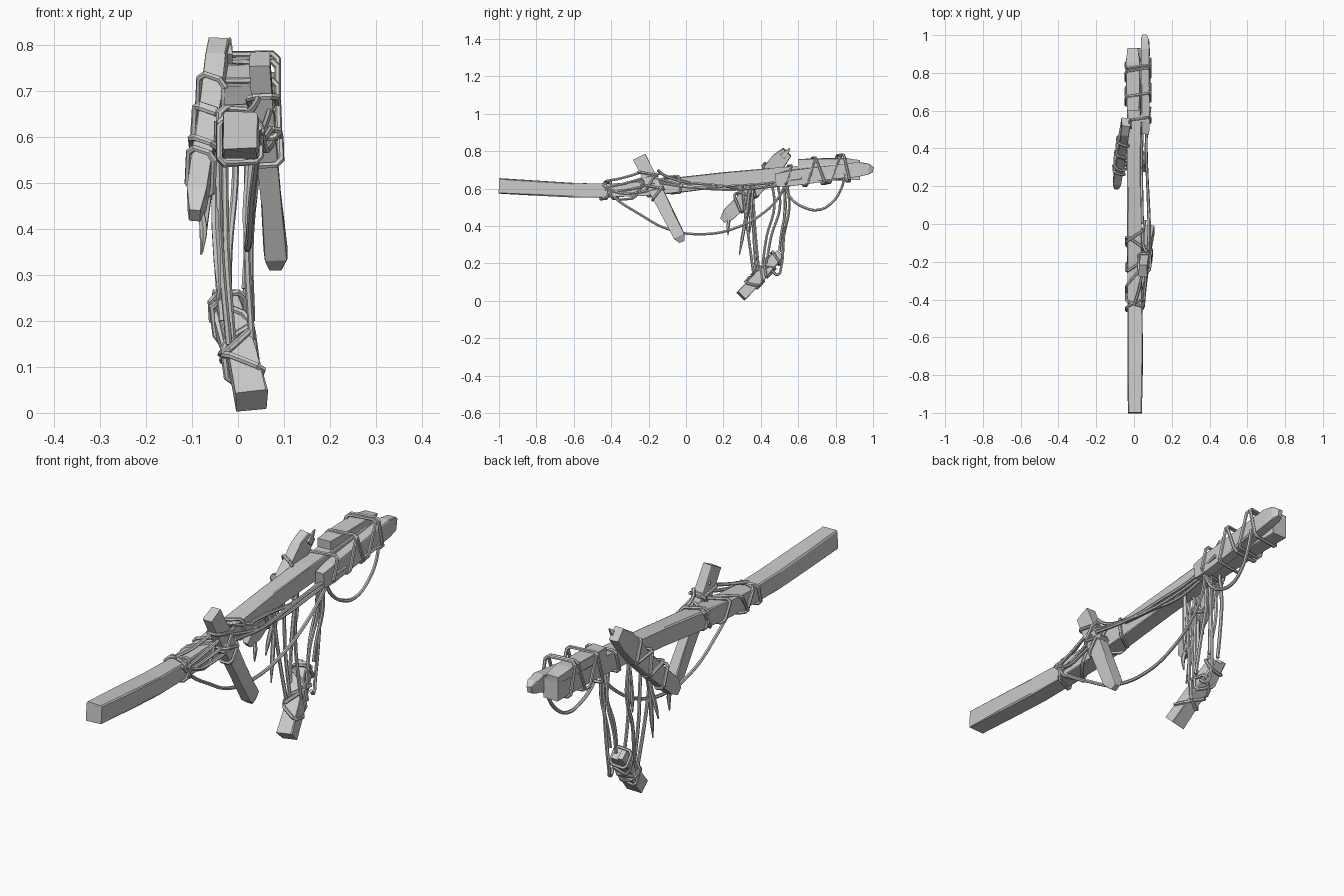
import bpy, bmesh, random
from mathutils import Vector as V
random.seed(4)


def timber(name, secs, chamfer=0.1, jitter=0.002):
    """Loft chamfered rectangles; secs = (x, y, z, width, depth)."""
    bm = bmesh.new()
    pts = [V(s[:3]) for s in secs]
    rings = []
    for i, s in enumerate(secs):
        t = (pts[min(i + 1, len(pts) - 1)] - pts[max(i - 1, 0)]).normalized()
        side = V((1, 0, 0)) - t * t.x
        side.normalize()
        up = side.cross(t)
        w, h = s[3] / 2, s[4] / 2
        c = min(w, h) * chamfer
        prof = [(w, -h + c), (w, h - c), (w - c, h), (-w + c, h),
                (-w, h - c), (-w, -h + c), (-w + c, -h), (w - c, -h)]
        j = lambda: random.uniform(-jitter, jitter)
        rings.append([bm.verts.new(pts[i] + side * (a + j()) + up * (b + j())) for a, b in prof])
    for a, b in zip(rings, rings[1:]):
        for k in range(8):
            bm.faces.new((a[k], a[(k + 1) % 8], b[(k + 1) % 8], b[k]))
    bm.faces.new(rings[0])
    bm.faces.new(rings[-1])
    bmesh.ops.recalc_face_normals(bm, faces=bm.faces)
    me = bpy.data.meshes.new(name)
    bm.to_mesh(me)
    bm.free()
    ob = bpy.data.objects.new(name, me)
    bpy.context.collection.objects.link(ob)
    return ob


def rope(name, pts, r=0.0075, closed=False, smooth=True, tail=1.0):
    """Six-sided cord through points, smoothed with a NURBS curve."""
    cu = bpy.data.curves.new(name, 'CURVE')
    cu.dimensions = '3D'
    cu.bevel_depth = r
    cu.bevel_resolution = 1
    cu.use_fill_caps = True
    sp = cu.splines.new('BEZIER' if smooth else 'POLY')
    P = sp.bezier_points if smooth else sp.points
    P.add(len(pts) - 1)
    for p, co in zip(P, pts):
        if smooth:
            p.co = co
            p.handle_left_type = p.handle_right_type = 'AUTO'
        else:
            p.co = (*co, 1)
    P[-1].radius = tail
    sp.resolution_u = 5
    sp.use_cyclic_u = closed
    ob = bpy.data.objects.new(name, cu)
    bpy.context.collection.objects.link(ob)
    bpy.ops.object.select_all(action='DESELECT')
    bpy.context.view_layer.objects.active = ob
    ob.select_set(True)
    bpy.ops.object.convert(target='MESH')
    bpy.ops.object.shade_smooth_by_angle()


def wrap(name, c, axis, w, h, skew=0.0, twist=0.0, r=0.0075):
    """Loop of cord around a rectangular timber, slanted along its axis."""
    c, t = V(c), V(axis).normalized()
    side = (V((1, 0, 0)) - t * t.x).normalized()
    up = side.cross(t)
    w, h, k = w / 2 + r * .6, h / 2 + r * .6, 0.012
    prof = [(w, -h + k), (w, h - k), (w - k, h), (-w + k, h),
            (-w, h - k), (-w, -h + k), (-w + k, -h), (w - k, -h)]
    rope(name, [c + side * a + up * b + t * (skew * b / h + twist * a / w) for a, b in prof],
         r, True, False)


# Long bent main beam
timber("main_beam", [(0.005, -1, .615, .075, .08), (0.005, -.8, .603, .08, .078), (0.005, -.6, .592, .08, .075),
                     (0.005, -.42, .59, .078, .074), (0.005, -.25, .597, .078, .078), (0.002, -.05, .618, .075, .08),
                     (0.0, .2, .648, .07, .08), (0.0, .45, .67, .072, .08), (0.0, .7, .685, .075, .085),
                     (0.0, .93, .69, .07, .09)])
# Splints lashed to the far end
timber("side_splint", [(.058, .48, .645, .04, .07), (.06, .55, .655, .045, .085), (.06, .75, .68, .045, .08),
                       (.06, .93, .705, .045, .075), (.058, .975, .705, .042, .055), (.055, 1.0, .7, .022, .03)])
timber("top_splint", [(-.005, .6, .735, .065, .045), (-.005, .68, .74, .07, .04),
                      (-.006, .85, .743, .075, .04), (-.007, .93, .738, .055, .028)])
# Hanging and crossed planks
timber("right_plank", [(.048, -.25, .77, .045, .07), (.058, -.18, .63, .045, .072), (.072, -.1, .47, .045, .068),
                       (.082, -.035, .345, .05, .062), (.082, -.022, .315, .025, .03)])
timber("left_plank", [(-.043, .54, .795, .045, .06), (-.05, .5, .755, .045, .085), (-.062, .42, .655, .045, .085),
                      (-.075, .33, .56, .045, .08), (-.09, .23, .465, .042, .07), (-.094, .195, .43, .022, .035)])
timber("left_plank_splinter", [(-.022, .515, .77, .022, .03), (-.021, .535, .79, .016, .022), (-.019, .555, .815, .004, .006)])
timber("low_plank", [(-.028, .5, .25, .05, .045), (-.02, .47, .22, .058, .06), (.01, .38, .115, .062, .062),
                     (.03, .295, .026, .068, .06)])
timber("low_plank_sliver", [(-.045, .505, .255, .022, .04), (-.04, .45, .19, .025, .04), (-.022, .39, .12, .012, .02)])

# Lashings around the beam, splints and planks
for i, (y, z, skew) in enumerate([(.54, .672, .02), (.66, .69, .03), (.71, .695, -.02), (.79, .705, .035), (.85, .71, -.01)]):
    wrap(f"splint_lashing_{i}", (.022, y, z), (0, 1, .09), .12, .09 if i == 0 else .135, skew, .01)
for i, (y, skew, tw) in enumerate([(-.43, .015, .02), (-.4, -.02, -.015), (-.3, .03, .05), (-.2, -.02, .03), (-.12, .03, -.03), (-.06, .0, .03)]):
    wrap(f"beam_lashing_{i}", (.004, y, .59 + max(0, y + .3) * .13), (0, 1, .08), .08, .08, skew, tw)
for i, (f, skew) in enumerate([(.2, .03), (.29, -.025), (.36, .03), (.43, -.02)]):
    wrap(f"right_plank_lashing_{i}", V((.048, -.25, .77)).lerp(V((.082, -.022, .315)), f),
         (.03, .22, -.45), .052, .072, skew)
for i, (f, skew) in enumerate([(.3, .02), (.4, -.03), (.5, .03), (.6, -.02), (.74, .02)]):
    wrap(f"left_plank_lashing_{i}", V((-.043, .54, .795)).lerp(V((-.094, .195, .43)), f),
         (-.05, -.34, -.36), .048, .083, skew, .01)
for i, (f, skew, tw) in enumerate([(.1, .01, 0), (.3, .03, .03), (.42, -.03, -.03), (.55, .03, -.02), (.65, -.02, .03)]):
    wrap(f"low_plank_lashing_{i}", V((-.028, .5, .25)).lerp(V((.03, .295, .026)), f),
         (.06, -.2, -.22), .064, .062, skew, tw)

# Slack and taut cords along the beam
rope("long_sag", [(.045, -.45, .62), (.04, -.38, .55), (.03, -.25, .465), (.025, -.1, .385), (.02, .1, .357),
                  (.025, .28, .395), (.035, .42, .475), (.05, .5, .56), (.07, .54, .64)])
rope("short_sag", [(.05, .52, .63), (.06, .56, .55), (.068, .63, .5), (.072, .71, .487),
                   (.078, .78, .525), (.085, .83, .6), (.085, .85, .68)])
for i, pts in enumerate([
        [(.075, -.18, .66), (.078, 0, .615), (.072, .2, .595), (.065, .4, .605), (.07, .6, .63), (.085, .85, .66)],
        [(.085, -.14, .63), (.08, .05, .605), (.07, .25, .615), (.065, .45, .63), (.085, .62, .655)],
        [(.05, -.44, .615), (.058, -.35, .575), (.07, -.25, .58), (.08, -.15, .6)],
        [(.05, -.43, .605), (.06, -.32, .63), (.072, -.2, .665), (.08, -.14, .68)],
        [(.045, -.41, .58), (.06, -.28, .6), (.08, -.17, .63)],
        [(.07, -.15, .7), (.055, -.13, .68), (.05, -.04, .645), (.06, .02, .63)],
        [(.045, .0, .63), (.042, .15, .62), (.04, .33, .6), (.045, .52, .625)],
        [(.0, -.43, .64), (.03, -.33, .66), (.04, -.22, .7), (.03, -.2, .715)]]):
    rope(f"taut_cord_{i}", pts)

# Cords that carry the low plank
for i, (x, y, x2, y2, z2) in enumerate([(-.045, .3, -.02, .36, .15), (-.03, .345, -.01, .375, .14),
                                        (.02, .35, .03, .39, .16), (-.045, .46, -.035, .41, .2),
                                        (.035, .49, .03, .43, .2), (-.005, .54, -.02, .51, .26),
                                        (.04, .52, .015, .5, .27)]):
    rope(f"hanging_cord_{i}", [(x, y, .635), (x * .9 + x2 * .1, y + .012, .5),
                               (x * .45 + x2 * .55 - .006, y * .45 + y2 * .55, .35), (x2, y2, z2)])
rope("hanging_loop", [(.035, .53, .63), (.028, .527, .48), (.02, .52, .3), (.015, .51, .19), (.022, .49, .14), (.03, .46, .16)])
# Loose tails with frayed ends
for i, pts in enumerate([
        [(-.05, .35, .62), (-.062, .335, .5), (-.075, .315, .4), (-.08, .305, .345)],
        [(-.04, .34, .6), (-.05, .32, .45), (-.045, .3, .33), (-.04, .285, .245)],
        [(-.095, .26, .52), (-.085, .235, .45), (-.075, .225, .4), (-.078, .225, .35)],
        [(.03, .36, .62), (.022, .35, .5), (.018, .345, .42), (.02, .34, .36)]]):
    rope(f"loose_tail_{i}", pts, .009, tail=.3)
